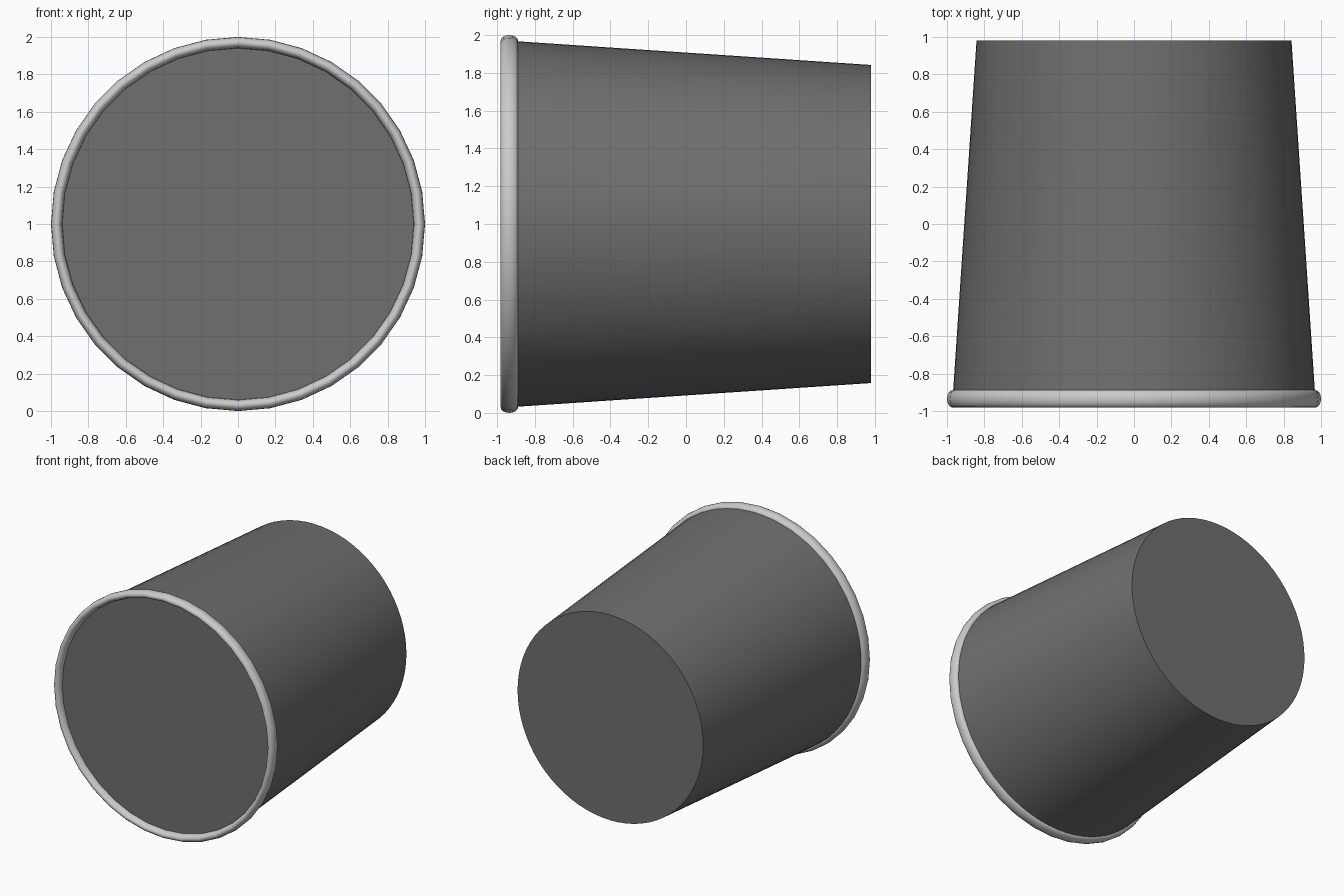
import bpy, math
from mathutils import Vector

if "Cube" in bpy.data.objects:
    bpy.data.objects.remove(bpy.data.objects["Cube"])

FRONT_Y, BACK_Y = -0.935, 0.98
CENTRE_Z = 1.0

# Dark material for the tapered body
dark = bpy.data.materials.new("dark_grey")
dark.diffuse_color = (0.16, 0.16, 0.16, 1)
dark.use_nodes = True
dark.node_tree.nodes["Principled BSDF"].inputs["Base Color"].default_value = dark.diffuse_color

# Tapered body lying along y, closed at both ends
bpy.ops.mesh.primitive_cone_add(
    vertices=72, radius1=0.97, radius2=0.842, depth=BACK_Y - FRONT_Y,
    end_fill_type='NGON',
    location=(0, (FRONT_Y + BACK_Y) / 2, CENTRE_Z),
    rotation=(-math.pi / 2, 0, 0))
body = bpy.context.object
body.name = "tapered_body"
body.data.materials.append(dark)
bpy.ops.object.shade_smooth_by_angle(angle=math.radians(40))

# Rounded rim bead around the front edge, deeper than it is thick
bpy.ops.mesh.primitive_torus_add(
    major_segments=36, minor_segments=16, major_radius=0.97, minor_radius=0.03,
    location=(0, FRONT_Y, CENTRE_Z), rotation=(-math.pi / 2, 0, 0))
rim = bpy.context.object
rim.name = "front_rim"
rim.scale.z = 1.55
bpy.ops.object.transform_apply(location=False, rotation=True, scale=True)
bpy.ops.object.shade_smooth()
